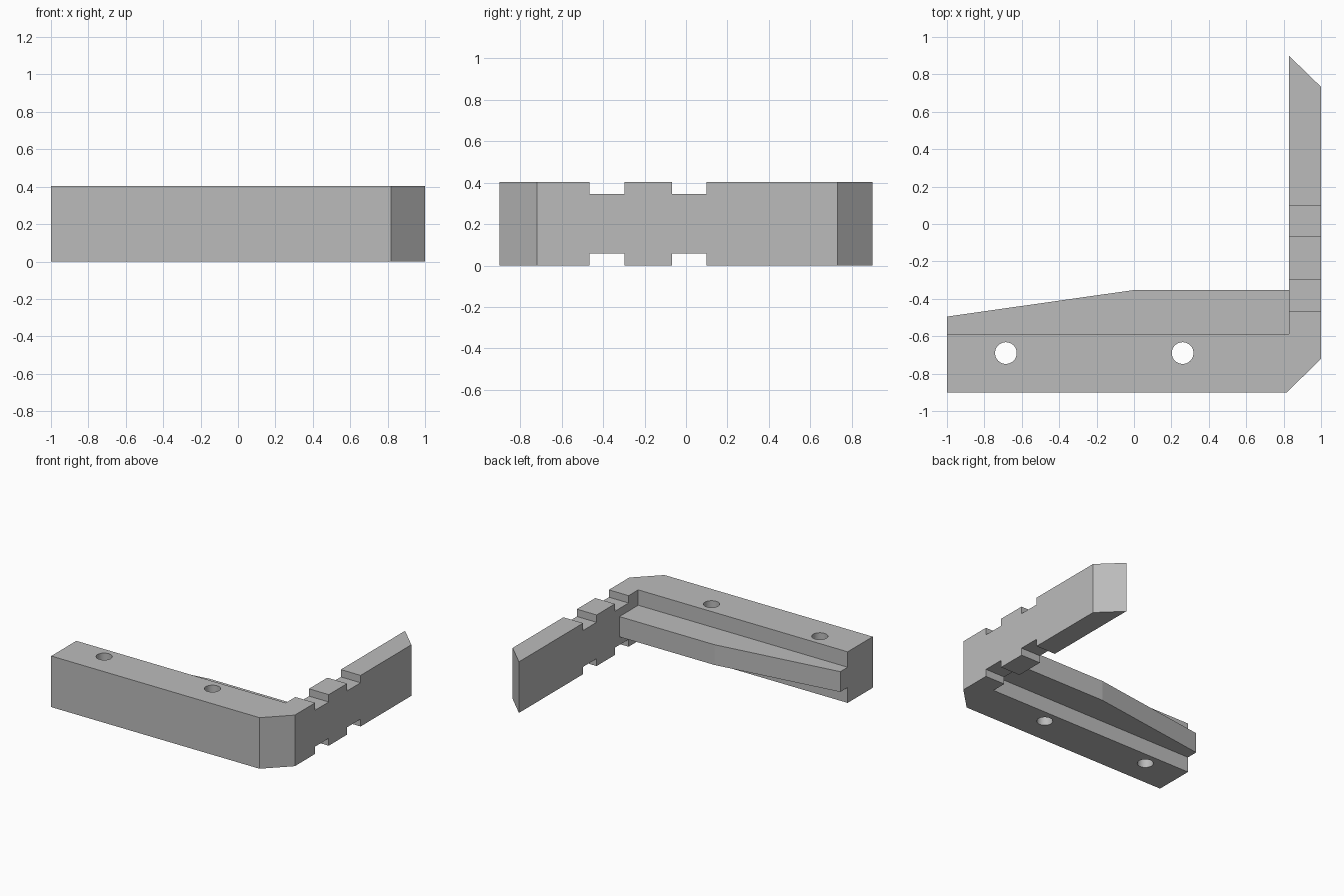
import bpy
import bmesh
import math

HEIGHT = 0.403
MID = HEIGHT / 2

old = bpy.data.objects.get("Cube")
if old:
    bpy.data.objects.remove(old, do_unlink=True)

grey = bpy.data.materials.new("plain grey")
grey.use_nodes = True
grey.diffuse_color = (0.5, 0.5, 0.5, 1)
grey.node_tree.nodes["Principled BSDF"].inputs["Base Color"].default_value = (0.5, 0.5, 0.5, 1)


def prism(name, outline, z0, z1):
    """Extrude a counter-clockwise plan outline from z0 up to z1."""
    bm = bmesh.new()
    base = bm.faces.new([bm.verts.new((x, y, z0)) for x, y in outline])
    top = bmesh.ops.extrude_face_region(bm, geom=[base])["geom"]
    bmesh.ops.translate(bm, vec=(0, 0, z1 - z0),
                        verts=[v for v in top if isinstance(v, bmesh.types.BMVert)])
    bmesh.ops.recalc_face_normals(bm, faces=bm.faces)
    mesh = bpy.data.meshes.new(name)
    bm.to_mesh(mesh)
    bm.free()
    mesh.materials.append(grey)
    obj = bpy.data.objects.new(name, mesh)
    bpy.context.collection.objects.link(obj)
    return obj


def cut(target, cutter):
    """Subtract a hidden cutter from the target."""
    mod = target.modifiers.new(cutter.name, 'BOOLEAN')
    mod.operation = 'DIFFERENCE'
    mod.solver = 'EXACT'
    mod.object = cutter
    cutter.hide_render = True
    cutter.hide_set(True)


# L-shaped bracket with a chamfered corner and a slanted arm tip
bracket = prism("bracket", [(-1, -0.9), (0.818, -0.9), (1, -0.72), (1, 0.733),
                            (0.828, 0.9), (0.828, -0.587), (-1, -0.587)], 0, HEIGHT)

# Tapered tongue along the inside of the long arm
prism("tongue", [(-1, -0.587), (0.828, -0.587), (0.828, -0.353),
                 (0, -0.353), (-1, -0.495)], MID - 0.08, MID + 0.08)

# Bolt holes through the long arm
for i, x in enumerate((-0.685, 0.26)):
    ring = [(x + 0.058 * math.cos(a), -0.69 + 0.058 * math.sin(a))
            for a in (math.tau * k / 48 for k in range(48))]
    cut(bracket, prism(f"hole_cutter_{i}", ring, -0.1, HEIGHT + 0.1))

# Notches in the top and bottom edges of the short arm
for i, (y0, y1) in enumerate(((-0.467, -0.297), (-0.068, 0.1))):
    strip = [(0.8, y0), (1.1, y0), (1.1, y1), (0.8, y1)]
    cut(bracket, prism(f"lower_notch_cutter_{i}", strip, -0.1, 0.058))
    cut(bracket, prism(f"upper_notch_cutter_{i}", strip, HEIGHT - 0.058, HEIGHT + 0.1))

# Bake the cuts, then smooth only the hole walls
bpy.ops.object.select_all(action='DESELECT')
bracket.select_set(True)
bpy.context.view_layer.objects.active = bracket
for mod in list(bracket.modifiers):
    cutter = mod.object
    bpy.ops.object.modifier_apply(modifier=mod.name)
    bpy.data.objects.remove(cutter, do_unlink=True)
bpy.ops.object.shade_smooth_by_angle(angle=math.radians(30))
